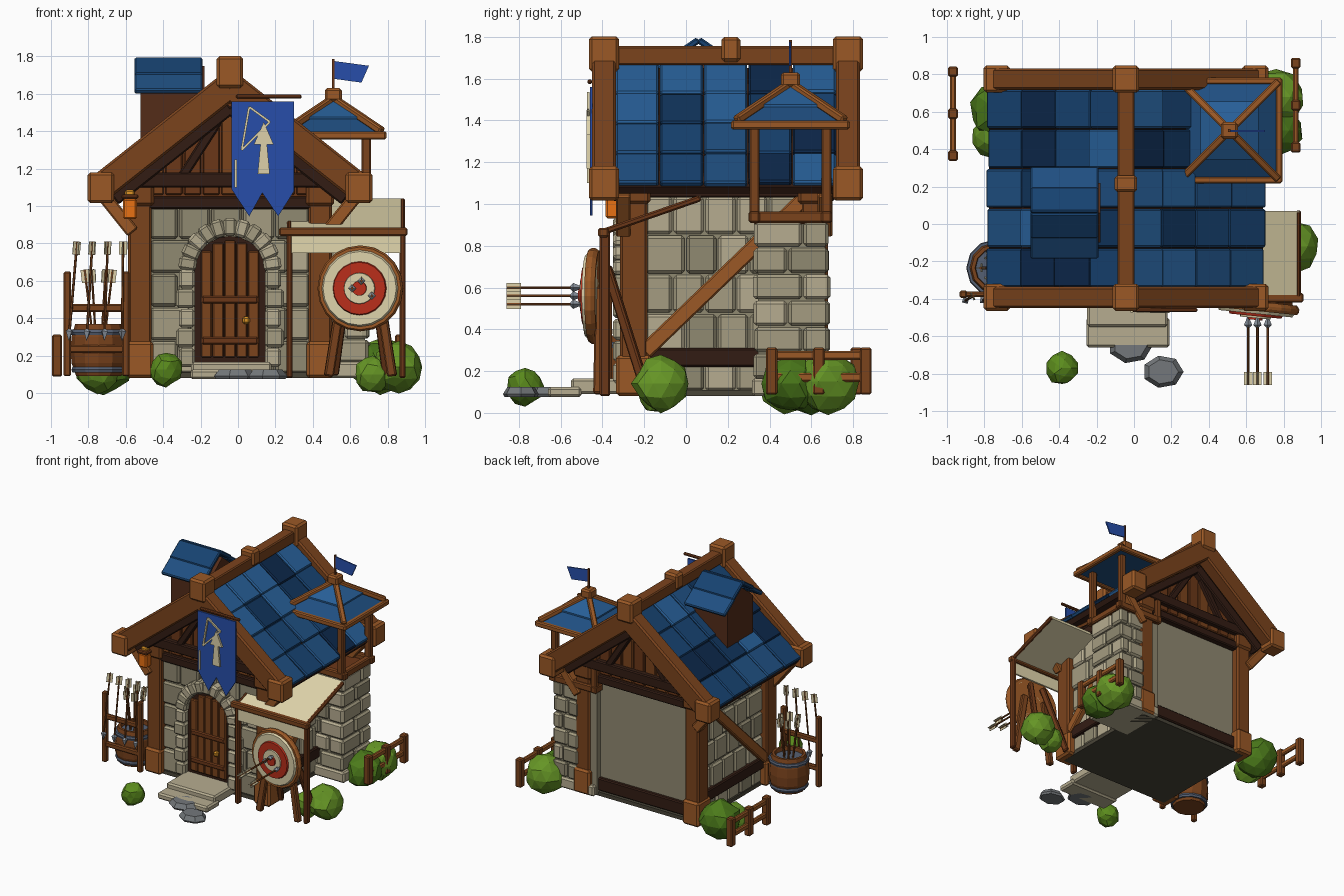
import bpy, bmesh, math, random
from mathutils import Vector, Matrix

if "Cube" in bpy.data.objects:
    bpy.data.objects.remove(bpy.data.objects["Cube"])
random.seed(4)
CX = -0.043                                   # house centre line
WOOD, WOOD2, DARK, PLANK = '99592A', '7A4522', '36221A', '6B3A1E'
STONE, STONE2, LIGHT = 'A39B80', '8F8870', 'B5AB8F'
BLUES = ['1D4470', '17375C', '245080', '2B5F96', '142C4C', '1D4470']
CREAM, RED, STEEL, BANNER = 'DCD0A8', 'B83220', '8C95A0', '2B4FA8'
mats = {}

def mat(h):
    if h not in mats:
        m = bpy.data.materials.new('colour_' + h)
        m.diffuse_color = [(int(h[i:i+2], 16) / 255) ** 2.2 for i in (0, 2, 4)] + [1]
        m.use_nodes = True
        m.node_tree.nodes["Principled BSDF"].inputs["Base Color"].default_value = m.diffuse_color
        mats[h] = m
    return mats[h]

def put(name, bm, col, M=None):
    if M is not None:
        bm.transform(M)
    bmesh.ops.recalc_face_normals(bm, faces=bm.faces)
    me = bpy.data.meshes.new(name)
    bm.to_mesh(me); bm.free()
    me.materials.append(mat(col))
    ob = bpy.data.objects.new(name, me)
    bpy.context.collection.objects.link(ob)
    return ob

def box(name, c, s, col, bev=0.008, R=None):
    bm = bmesh.new()
    bmesh.ops.create_cube(bm, size=1)
    bm.transform(Matrix.Diagonal((*s, 1)))
    if bev:
        bmesh.ops.bevel(bm, geom=bm.edges[:], offset=min(bev, min(s) * .3), segments=1, affect='EDGES')
    return put(name, bm, col, Matrix.Translation(c) @ (R or Matrix()))

def span(name, x, y, z, col, bev=0.008):      # box from (min, max) ranges
    return box(name, [(a + b) / 2 for a, b in (x, y, z)], [b - a for a, b in (x, y, z)], col, bev)

def beam(name, p, q, w, h, col, bev=0.008):   # bar between two points
    p, q = Vector(p), Vector(q)
    return box(name, (p + q) / 2, ((q - p).length, w, h), col, bev, (q - p).to_track_quat('X', 'Z').to_matrix().to_4x4())

def poly(name, pts, axis, a, b, col):         # profile extruded along x or y
    bm = bmesh.new()
    P = (lambda u, v, t: (t, u, v)) if axis == 'x' else (lambda u, v, t: (u, t, v))
    f = bm.faces.new([bm.verts.new(P(u, v, a)) for u, v in pts])
    r = bmesh.ops.extrude_face_region(bm, geom=[f])
    d = Vector(P(0, 0, b - a))
    bmesh.ops.translate(bm, vec=d, verts=[g for g in r['geom'] if isinstance(g, bmesh.types.BMVert)])
    return put(name, bm, col)

def lathe(name, prof, n, col, M, turn=0):     # (radius, height) rings about z
    bm = bmesh.new()
    rings = [[bm.verts.new((r * math.cos(turn + i * math.tau / n), r * math.sin(turn + i * math.tau / n), z))
              for i in range(n)] for r, z in prof]
    for A, B in zip(rings, rings[1:]):
        for i in range(n):
            bm.faces.new((A[i], A[(i+1) % n], B[(i+1) % n], B[i]))
    bm.faces.new(rings[0]); bm.faces.new(rings[-1])
    return put(name, bm, col, M)

def arrow(tip, tail, k=1):                    # shaft, steel head, fletching
    p, q = Vector(tip), Vector(tail)
    d = q - p
    M = Matrix.Translation(p) @ d.to_track_quat('Z', 'Y').to_matrix().to_4x4()
    L = d.length
    lathe('arrow_shaft', [(.007, .02), (.007, L)], 6, WOOD2, M)
    lathe('arrow_head', [(.001, 0), (.022 * k, .05), (.006, .065)], 4, STEEL, M)
    for a in (0, math.pi / 2):
        box('arrow_feather', M @ Vector((0, 0, L - .035)), (.045, .004, .07), CREAM, 0,
            M.to_quaternion().to_matrix().to_4x4() @ Matrix.Rotation(a, 4, 'Z'))

def bush(x, y, z, r):
    bm = bmesh.new()
    bmesh.ops.create_icosphere(bm, subdivisions=2, radius=r)
    for v in bm.verts:
        v.co *= random.uniform(.9, 1.07)
    put('bush', bm, random.choice(['5B8A22', '4D7A20', '66952A']), Matrix.Translation((x, y, z)))

def bricks(name, axis, face, depth, u0, u1, z0, z1, cols, rows, skip=None):
    w, h = (u1 - u0) / cols, (z1 - z0) / rows
    for r in range(rows):
        cuts = [u0] + [u0 + w * (i + (.3 if r % 2 else -.1)) for i in range(1, cols)] + [u1]
        for a, b in zip(cuts, cuts[1:]):
            ur, zr = (a + .004, b - .004), (z0 + h * r + .004, z0 + h * (r + 1) - .004)
            if skip and skip((a + b) / 2, zr[0]):
                continue
            o = face + random.uniform(-.006, .006)
            t = tuple(sorted((o, o - depth)))
            col = random.choice([STONE, STONE, STONE2, LIGHT])
            span(name, *((t, ur, zr) if axis == 'x' else (ur, t, zr)), col, .014)

# house core, floor and stone walls
span('wall_core', (CX - .48, CX + .48), (-.25, .62), (.1, 1.1), STONE2, 0)
span('floor_slab', (CX - .5, CX + .5), (-.29, .65), (.08, .11), '4A463A', 0)
bricks('front_stone', 'y', -.285, -.05, CX - .43, CX + .43, .1, 1.0, 5, 5, lambda u, z: abs(u - CX) < .15 and z < .6)
for s in (-1, 1):
    X = lambda d: CX + s * d
    bricks('side_stone', 'x', X(.5), s * .05, -.2, .56, .1, 1.04, 5, 5)
    span('side_base_beam', sorted((X(.46), X(.525))), (-.2, .58), (.22, .31), DARK)
    span('side_top_beam', sorted((X(.44), X(.54))), (-.32, .68), (1.03, 1.11), DARK)
    beam('side_brace', (X(.515), -.2, .29), (X(.515), .56, 1.02), .05, .075, WOOD)
    for y in (-.25, .615):
        box('corner_post', (X(.482), y, .6), (.125, .13, 1.0), WOOD2, .012)
        box('post_foot', (X(.482), y, .178), (.145, .17, .195), WOOD, .015)
        box('post_head', (X(.482), y, 1.06), (.15, .16, .12), WOOD2, .015)
        beam('eave_bracket', (X(.52), y - .05 * (1 if y < 0 else -1), .86), (X(.68), y - .05 * (1 if y < 0 else -1), 1.06), .07, .07, WOOD)
span('back_base_beam', (CX - .45, CX + .45), (.6, .65), (.12, .22), DARK)

# gable ends: planks, tie beams, rafters and blocks
ANG = math.atan(.79)
for y, f in ((-.25, -1), (.61, 1)):
    poly('gable_wall', [(CX - .6, 1.05), (CX + .6, 1.05), (CX, 1.56)], 'y', y, y + .03 * f, PLANK)
    for i in range(-5, 6):
        d = abs(i) * .1
        span('gable_plank', (CX + i * .1 - .045, CX + i * .1 + .045), sorted((y, y + .05 * f)), (1.06, 1.53 - d * .79), random.choice([PLANK, WOOD2]), .006)
    span('wall_plate', (CX - .45, CX + .45), sorted((y, y + .06 * f)), (.985, 1.05), DARK)
    span('tie_beam', (CX - .58, CX + .58), sorted((y + .01 * f, y + .09 * f)), (1.1, 1.18), DARK)
    yr = -.392 if f < 0 else .775
    for s in (-1, 1):
        beam('inner_rafter', (CX, y + .06 * f, 1.53), (CX + s * .62, y + .06 * f, 1.04), .08, .08, DARK)
        beam('gable_strut', (CX + s * .26, y + .06 * f, 1.15), (CX + s * .06, y + .06 * f, 1.46), .05, .05, DARK)
        beam('rafter', (CX, yr, 1.645), (CX + s * .69, yr, 1.10), .115, .15, WOOD2, .012)
        box('eave_block', (CX + s * .69, yr, 1.098), (.142, .145, .165), WOOD, .015)
    box('ridge_block', (CX, yr, 1.717), (.142, .145, .17), WOOD, .015)
span('ridge_beam', (CX - .045, CX + .045), (-.4, .79), (1.665, 1.755), WOOD2)
box('ridge_middle_block', (CX, .215, 1.74), (.12, .09, .12), WOOD, .015)

# main roof: slabs and overlapping tiles
for s in (-1, 1):
    beam('roof_slab', (CX, .19, 1.635), (CX + s * .72, .19, 1.635 - .72 * .79), 1.06, .04, DARK, 0)
    for r in range(4):
        d0, d1 = r * .181, r * .181 + .2
        for c in range(5):
            y = -.234 + c * .212
            lift = random.uniform(-.004, .006)
            beam('roof_tile', (CX + s * d0, y, 1.662 - d0 * .79 + lift), (CX + s * (d1 - random.uniform(0, .015)), y, 1.682 - d1 * .79 + lift),
                 .206, .034, random.choice(BLUES), .009)

# chimney with its own little roof
poly('chimney', [(-.1, 1.2), (.22, 1.2), (.22, 1.62), (.06, 1.75), (-.1, 1.62)], 'x', -.52, -.18, '54301F')
for s in (-1, 1):
    for r in range(2):
        beam('chimney_tile', (-.372, .06 + s * .11 * r, 1.785 - .085 * r), (-.372, .06 + s * (.11 * r + .13), 1.695 - .085 * r), .362, .032, BLUES[r * 2])

# arched door with stone surround
def arch(r, z0, zs, n=10):
    return [(CX - r, z0)] + [(CX - r * math.cos(math.pi * i / n), zs + r * math.sin(math.pi * i / n)) for i in range(n + 1)] + [(CX + r, z0)]
poly('door_frame', arch(.19, .15, .65), 'y', -.25, -.3, DARK)
for i in range(-2, 3):
    top = .65 + math.sqrt(.165 ** 2 - (i * .062) ** 2)
    span('door_plank', (CX + i * .063 - .029, CX + i * .063 + .029), (-.32, -.28), (.19, top), WOOD2, .006)
for z in (.28, .5):
    span('door_bar', (CX - .15, CX + .15), (-.328, -.3), (z - .02, z + .02), PLANK)
box('door_knob', (.043, -.335, .39), (.04, .035, .04), 'D8922A', .012)
for i in range(11):
    a = math.pi * (i + .5) / 11
    box('arch_stone', (CX - .228 * math.cos(a), -.305, .66 + .228 * math.sin(a)), (.095, .09, .07), random.choice([LIGHT, STONE]), .014,
        Matrix.Rotation(a - math.pi, 4, 'Y'))
for s in (-1, 1):
    for i in range(5):
        box('jamb_stone', (CX + s * (.23 + .008 * (i % 2)), -.305, .15 + i * .105 + .04), (.085 + .016 * (i % 2), .09, .1), random.choice([LIGHT, STONE]), .014)
span('upper_step', (-.25, .18), (-.55, -.28), (.09, .165), LIGHT, .012)
span('lower_step', (-.255, .19), (-.66, -.5), (.075, .125), LIGHT, .012)
for x, y, r in ((-.02, -.65, .12), (.155, -.79, .11)):
    lathe('path_stone', [(r * .9, .075), (r, .09), (r * .75, .125)], 7, '73777A', Matrix.Translation((x, y, 0)) @ Matrix.Diagonal((1, .8, 1, 1)))

# stone tower with lookout
TX, TY = .51, .5
span('tower_core', (.32, .68), (.345, .665), (.09, .91), STONE2, 0)
for u0, u1, face, ax, s in ((.325, .685, .7, 'x', 1), (.32, .7, .325, 'y', -1), (.47, .7, .685, 'y', 1)):
    bricks('tower_stone', ax, face, s * .05, u0, u1, .16, .92, 2, 6)
span('tower_foot', (.33, .715), (.315, .695), (.08, .165), LIGHT, .012)
span('lookout_floor', (.33, .7), (.32, .68), (.905, .93), PLANK)
for s in (-1, 1):
    box('lookout_rail', (TX + .01, TY + s * .172, .937), (.42, .05, .055), WOOD2)
    box('lookout_rail', (TX + s * .18, TY, .937), (.05, .4, .055), WOOD2)
    for t in (-1, 1):
        box('lookout_post', (TX + s * .175, TY + t * .172, 1.15), (.05, .048, .46), WOOD2)
        beam('tower_hip', (TX + s * .26, TY + t * .26, 1.4), (TX, TY, 1.575), .04, .04, WOOD)
    box('tower_eave', (TX, TY + s * .265, 1.378), (.56, .038, .042), WOOD)
    box('tower_eave', (TX + s * .265, TY, 1.378), (.038, .56, .042), WOOD)
q = math.sqrt(2)
for i, (a, b, z0, z1) in enumerate(((.26, .13, 1.375, 1.475), (.155, .02, 1.465, 1.565))):
    lathe('tower_roof', [(a * q, z0), (a * q, z0 + .012), (b * q, z1)], 4, BLUES[2 + i], Matrix.Translation((TX, TY, 0)), math.pi / 4)
box('tower_cap', (TX, TY, 1.595), (.09, .09, .07), WOOD, .012)
span('flag_pole', (TX - .007, TX + .007), (TY - .007, TY + .007), (1.6, 1.785), PLANK, 0)
poly('flag', [(.515, 1.775), (.7, 1.75), (.66, 1.66), (.515, 1.68)], 'y', .493, .503, BANNER)

# banner with bow and arrow emblem
poly('banner', [(-.035, 1.56), (.3, 1.56), (.3, 1.08), (.215, .945), (.13, 1.07), (.06, .945), (-.035, 1.09)], 'y', -.46, -.448, BANNER)
beam('banner_pole', (-.01, -.46, 1.585), (.34, -.46, 1.585), .022, .022, PLANK)
poly('emblem_point', [(.085, 1.33), (.19, 1.33), (.138, 1.45)], 'y', -.475, -.46, CREAM)
poly('emblem_body', [(.105, 1.17), (.17, 1.17), (.155, 1.33), (.12, 1.33)], 'y', -.475, -.46, CREAM)
for p, r in (((.06, 1.53), (.02, 1.3)), ((.02, 1.3), (.17, 1.45)), ((.06, 1.53), (.17, 1.45)), ((-.012, 1.25), (-.012, 1.1))):
    beam('emblem_bow', (p[0], -.468, p[1]), (r[0], -.468, r[1]), .012, .012, CREAM, 0)

# lantern on the left post
box('lantern_glow', (-.578, -.35, .985), (.075, .07, .11), 'E8701A', .01)
box('lantern_cap', (-.578, -.35, 1.05), (.09, .085, .025), PLANK)
box('lantern_hook', (-.578, -.34, 1.07), (.05, .05, .03), 'E0952A')

# cloth awning
poly('awning_cloth', [(.07, 1.04), (.07, 1.02), (-.39, .855), (-.395, .75), (-.41, .75), (-.41, .875)], 'x', .27, .885, 'E2D6AC')
beam('awning_front_beam', (.22, -.395, .863), (.905, -.395, .863), .05, .045, WOOD2)
for x in (.275, .88):
    box('awning_post', (x, -.388, .475), (.032, .05, .79), PLANK)
    beam('awning_side_bar', (x, -.4, .865), (x, .07, 1.028), .028, .03, PLANK)

# archery target on a stand
T = Matrix.Translation((.655, -.435, .56)) @ Matrix.Rotation(-.1, 4, 'Z') @ Matrix.Rotation(math.pi / 2, 4, 'X')
for r, z, col in ((.23, .03, WOOD), (.205, .045, CREAM), (.145, .058, RED), (.085, .068, CREAM), (.04, .078, RED)):
    lathe('target_ring', [(r * .94, -.02), (r, 0), (r, z - .015), (r * .96, z)], 20, col, T)
for s in (-1, 1):
    beam('target_leg', (.655 + s * .09, -.41, .6), (.655 + s * .17, -.42, .09), .045, .05, WOOD2)
    beam('target_back_leg', (.655 + s * .06, -.38, .7), (.655 + s * .14, -.19, .1), .04, .045, PLANK)
for x, z in ((.61, .56), (.66, .6), (.715, .52)):
    arrow((x, -.49, z), (x, -.86, z))

# barrel of arrows and arrow rack
B = Matrix.Translation((-.745, -.235, 0))
lathe('barrel', [(.12, .09), (.145, .16), (.15, .23), (.145, .3), (.125, .37), (.105, .37), (.1, .33)], 12, WOOD2, B)
for z, r in ((.125, .14), (.325, .147)):
    lathe('barrel_hoop', [(r, z - .015), (r + .005, z), (r, z + .015)], 12, '566072', B)
for i in range(6):
    a = i * math.tau / 6
    arrow((-.745 + .02 * math.cos(a), -.235 + .02 * math.sin(a), .2), (-.745 + .075 * math.cos(a), -.235 + .075 * math.sin(a), .66))
for x in (-.912, -.6):
    box('rack_post', (x, -.375, .37), (.04, .04, .56), WOOD2)
for z in (.235, .455):
    box('rack_rail', (-.756, -.375, z), (.34, .03, .042), WOOD2)
for i in range(4):
    arrow((-.905 + i * .095, -.41, .28), (-.86 + i * .082, -.385, .81))

# fences and bushes
for x, y in ((-.968, .59), (.865, .635)):
    for i in (-1, 0, 1):
        box('fence_post', (x, y + i * .225, .2), (.052, .055, .225), WOOD2)
    for z in (.17, .275):
        box('fence_rail', (x, y, z), (.03, .48, .042), WOOD)
for b in ((.76, .5, .14, .14), (.76, .68, .15, .15), (.86, -.12, .14, .135), (.72, -.14, .1, .1),
          (-.72, .6, .15, .155), (-.75, .47, .12, .12), (-.385, -.77, .125, .09)):
    bush(*b)
